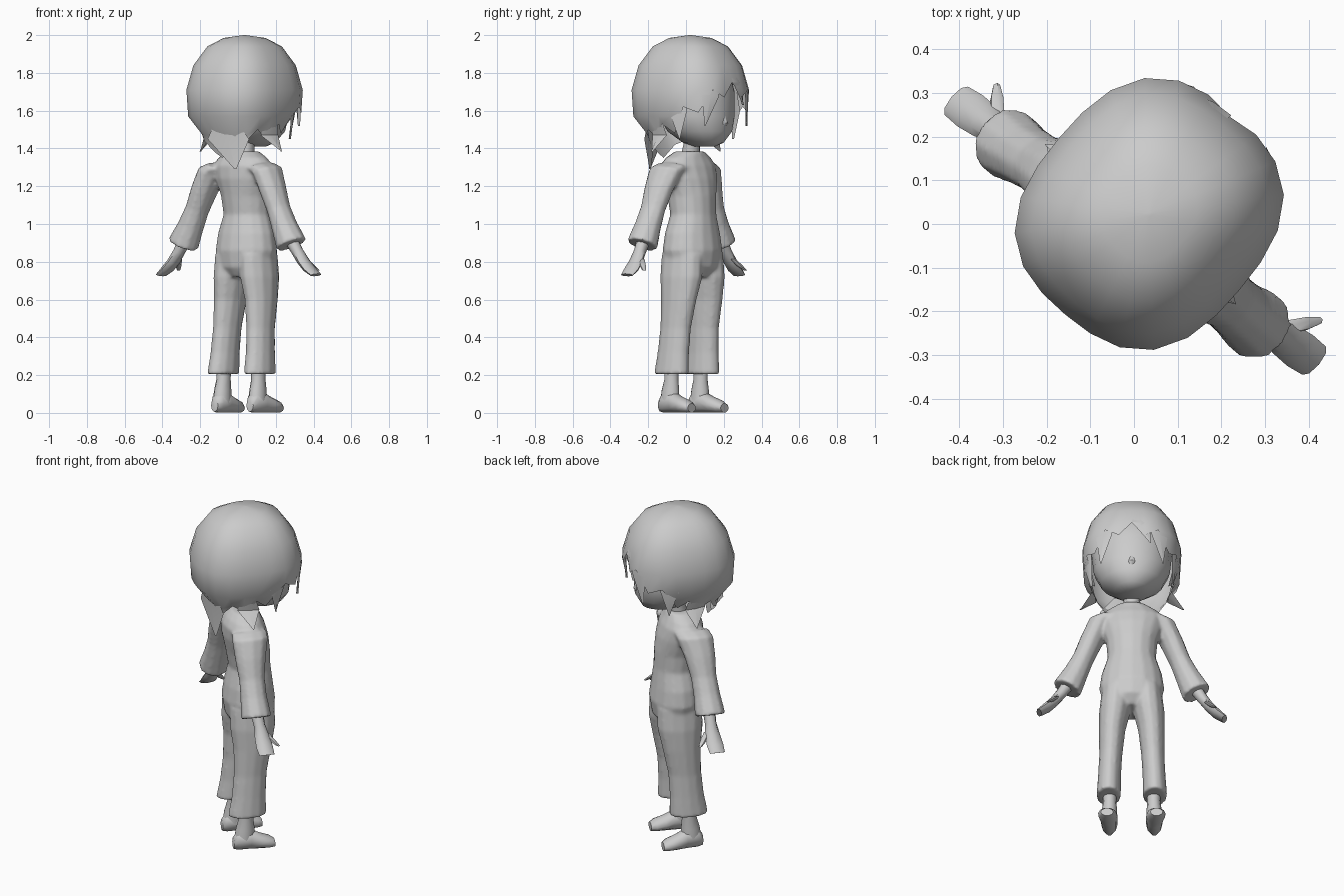
import bpy, bmesh
from math import sin, cos, pi, radians
from mathutils import Vector, Matrix

cube = bpy.data.objects.get("Cube")
if cube:
    bpy.data.objects.remove(cube, do_unlink=True)

grey = bpy.data.materials.new("plain_grey")
grey.use_nodes = True
tone = (0.6, 0.6, 0.6, 1)
grey.diffuse_color = tone
grey.node_tree.nodes["Principled BSDF"].inputs["Base Color"].default_value = tone

# The figure is built facing +y, then turned to its standing direction
TURN = Matrix.Rotation(radians(-40), 4, 'Z')
SHIFT = Vector((0.012, 0, 0))


def finish(name, bm, angle=50, closed=True):
    if closed:
        bmesh.ops.recalc_face_normals(bm, faces=bm.faces)
    for v in bm.verts:
        v.co = TURN @ (v.co + SHIFT)
    mesh = bpy.data.meshes.new(name)
    bm.to_mesh(mesh)
    bm.free()
    mesh.materials.append(grey)
    obj = bpy.data.objects.new(name, mesh)
    bpy.context.collection.objects.link(obj)
    bpy.ops.object.select_all(action='DESELECT')
    obj.select_set(True)
    bpy.context.view_layer.objects.active = obj
    bpy.ops.object.shade_smooth_by_angle(angle=radians(angle))
    return obj


def skin(bm, rows, cap=True):
    """Join rows of points, each a closed loop, with quads."""
    loops = [[bm.verts.new(p) for p in row] for row in rows]
    n = len(rows[0])
    for a, b in zip(loops, loops[1:]):
        for i in range(n):
            j = (i + 1) % n
            bm.faces.new((a[i], a[j], b[j], b[i]))
    if cap:
        bm.faces.new(loops[0])
        bm.faces.new(loops[-1])


def loft(name, rings, sides=12, side=1, tilt=0, along_y=False, swing=0):
    """Rings are (x, y, z, half width, half depth); side mirrors in x, swing turns the arms."""
    rows = []
    for x, y, z, w, d in rings:
        row = []
        for i in range(sides):
            a = 2 * pi * i / sides
            c, s = w * cos(a), d * sin(a)
            p = (x + c, y, z + s) if along_y else (x + c, y + s, z + c * tilt)
            row.append((side * p[0], p[1] + side * swing * x, p[2]))
        rows.append(row)
    bm = bmesh.new()
    skin(bm, rows)
    return finish(name, bm)


def lock(name, points, width, side=1):
    """A thin lock of hair along three points, pointed at the tip."""
    root, mid, tip = [Vector((side * p[0], p[1], p[2])) for p in points]
    out = Vector((mid.x, mid.y - 0.04, 0)).normalized()
    across = out.cross(Vector((0, 0, 1)))
    rows = [[p + across * width * k, p + out * 0.006, p - across * width * k, p - out * 0.006]
            for p, k in ((root, 0.4), (mid, 1), (tip, 0.04))]
    bm = bmesh.new()
    skin(bm, rows)
    finish(name, bm, 30)


# Suit: torso with legs and sleeves, fused into one smooth skin
SWING = 0.07
suit = loft("suit", [
    (0, .05, .72, .10, .09), (0, .055, .77, .155, .13), (0, .055, .86, .178, .144),
    (0, .055, .95, .165, .132), (0, .06, 1.05, .132, .115), (0, .05, 1.15, .14, .122),
    (0, .035, 1.24, .17, .125), (0, .025, 1.31, .185, .115), (0, .025, 1.35, .15, .095),
    (0, .035, 1.385, .085, .072)], 16)
limbs = []
for side in (1, -1):
    limbs.append(loft("leg", [
        (.085, .055, .84, .08, .125), (.092, .055, .72, .086, .128),
        (.107, .05, .6, .072, .108), (.115, .035, .45, .063, .093),
        (.122, .025, .32, .063, .096), (.126, .015, .205, .067, .108)], 12, side))
    limbs.append(loft("sleeve", [
        (.13, .015, 1.305, .05, .1), (.178, .005, 1.278, .06, .102),
        (.224, -.008, 1.18, .058, .086), (.265, -.014, 1.08, .054, .072),
        (.305, -.018, .99, .062, .074), (.354, -.02, .89, .076, .085)],
        10, side, tilt=.46, swing=SWING))
for limb in limbs:
    limb.select_set(True)
suit.select_set(True)
bpy.context.view_layer.objects.active = suit
bpy.ops.object.join()
fuse = suit.modifiers.new("fuse", 'REMESH')
fuse.mode = 'VOXEL'
fuse.voxel_size = 0.01
fuse.use_smooth_shade = True
relax = suit.modifiers.new("relax", 'SMOOTH')
relax.factor = 0.5
relax.iterations = 5

# Head with a soft chin and a small nose
loft("neck", [(0, .035, 1.34, .055, .055), (0, .05, 1.42, .045, .045),
              (0, .06, 1.5, .06, .06)], 10)
loft("head", [
    (0, .14, 1.41, .04, .06), (0, .13, 1.43, .095, .115), (0, .105, 1.49, .17, .175),
    (0, .085, 1.57, .207, .2), (0, .07, 1.7, .22, .21), (0, .06, 1.82, .19, .19),
    (0, .05, 1.92, .1, .1)], 18)
loft("nose", [(0, .265, 1.575, .012, .016), (0, .272, 1.535, .022, .022),
              (0, .258, 1.51, .014, .016)], 8)

# Feet and hands, mirrored: the figure faces +y, so its right is +x
for side, label in ((1, "right"), (-1, "left")):
    loft(label + "_ankle", [
        (.12, .01, .27, .04, .042), (.12, .01, .18, .036, .04),
        (.122, .005, .12, .042, .052), (.122, .0, .05, .045, .058)], 10, side)
    loft(label + "_shoe", [
        (.122, -.062, .04, .024, .034), (.122, -.035, .055, .043, .055),
        (.124, .03, .057, .047, .057), (.13, .085, .043, .052, .043),
        (.133, .135, .034, .05, .034), (.135, .163, .026, .034, .024)],
        10, side, along_y=True)
    loft(label + "_hand", [
        (.35, -.015, .91, .032, .035), (.385, -.012, .855, .028, .032),
        (.425, -.01, .8, .024, .042), (.465, -.01, .76, .022, .046),
        (.505, -.01, .73, .014, .042)], 8, side, tilt=.5, swing=SWING)
    loft(label + "_thumb", [
        (.41, .015, .815, .016, .02), (.435, .045, .78, .015, .018),
        (.455, .07, .755, .008, .01)], 6, side, swing=SWING)

# Hair cap: a boxy dome whose ragged hem drops from the fringe to the nape
PROFILE = [(2.0, 0.02), (1.985, .36), (1.94, .64), (1.84, .88), (1.71, 1), (1.57, .97),
           (1.47, .72), (1.3, .57)]
HEM = [1.75, 1.67, 1.71, 1.59, 1.62, 1.48, 1.53, 1.45, 1.5, 1.44, 1.42, 1.38, 1.35]


def reach(z):
    for (z1, r1), (z2, r2) in zip(PROFILE, PROFILE[1:]):
        if z >= z2:
            return r1 + (r2 - r1) * (z1 - z) / (z1 - z2)


cols = 2 * (len(HEM) - 1)
rows = []
for top, _ in PROFILE:
    row = []
    for i in range(cols):
        a = 2 * pi * i / cols
        z = max(top, HEM[min(i, cols - i)])
        # Bulge on the diagonals
        r = reach(z) * (1 + .09 * sin(2 * a) ** 2)
        row.append((.27 * r * sin(a), .04 + .3 * r * cos(a), z))
    rows.append(row)
bm = bmesh.new()
skin(bm, rows, cap=False)
bmesh.ops.remove_doubles(bm, verts=bm.verts, dist=0.0005)
bmesh.ops.holes_fill(bm, edges=[e for e in bm.edges if e.is_boundary
                                and min(v.co.z for v in e.verts) > 1.95])
bmesh.ops.recalc_face_normals(bm, faces=bm.faces)
finish("hair_cap", bm, 50, closed=False)

# Loose locks at the sides, temples, fringe and nape
for side, label in ((1, "right"), (-1, "left")):
    lock(label + "_flared_lock", [(.23, .0, 1.58), (.205, .0, 1.47), (.28, .01, 1.385)], .06, side)
    lock(label + "_temple_lock", [(.23, .15, 1.74), (.24, .155, 1.6), (.22, .15, 1.45)], .05, side)
    lock(label + "_fringe_lock", [(.13, .28, 1.82), (.15, .305, 1.68), (.17, .285, 1.52)], .05, side)
lock("centre_fringe_lock", [(-.03, .29, 1.83), (-.05, .325, 1.75), (-.1, .32, 1.63)], .05)
lock("nape_lock", [(.05, -.18, 1.56), (.06, -.165, 1.45), (.1, -.155, 1.29)], .12)
